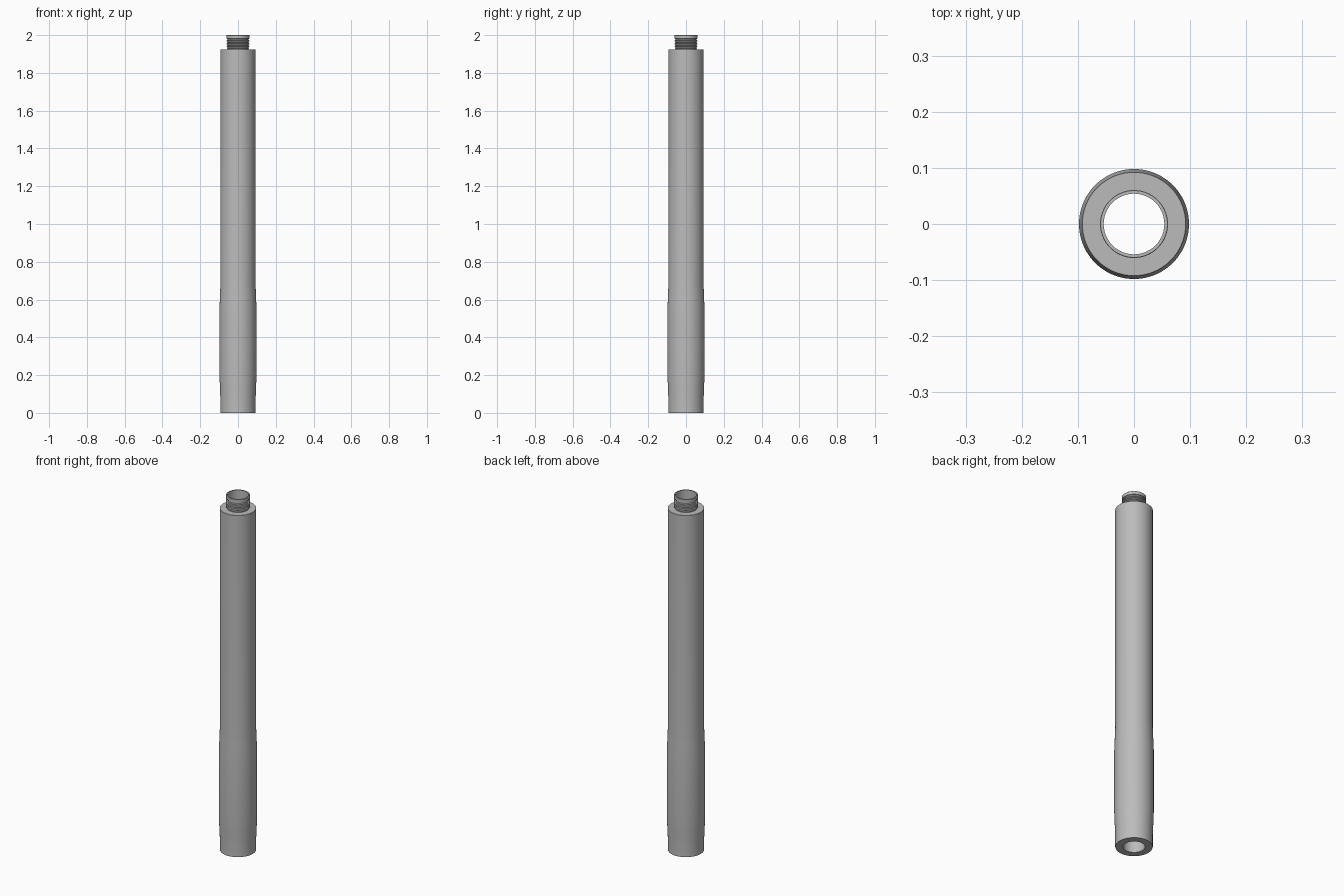
import bpy
import math

SEGMENTS = 96

cube = bpy.data.objects.get("Cube")
if cube:
    bpy.data.objects.remove(cube, do_unlink=True)

# Single metal colour
metal = bpy.data.materials.new("grey_metal")
metal.use_nodes = True
grey = (0.5, 0.5, 0.5, 1)
metal.diffuse_color = grey
metal.node_tree.nodes["Principled BSDF"].inputs["Base Color"].default_value = grey


def lathe(name, profile):
    """Revolve a closed (radius, height) outline around z."""
    count = len(profile)
    verts = []
    for s in range(SEGMENTS):
        a = math.tau * s / SEGMENTS
        verts += [(r * math.cos(a), r * math.sin(a), z) for r, z in profile]
    faces = []
    for s in range(SEGMENTS):
        here, there = s * count, (s + 1) % SEGMENTS * count
        for i in range(count):
            j = (i + 1) % count
            faces.append((here + i, there + i, there + j, here + j))
    mesh = bpy.data.meshes.new(name)
    mesh.from_pydata(verts, [], faces)
    mesh.materials.append(metal)
    obj = bpy.data.objects.new(name, mesh)
    bpy.context.collection.objects.link(obj)
    bpy.ops.object.select_all(action="DESELECT")
    obj.select_set(True)
    bpy.context.view_layer.objects.active = obj
    bpy.ops.object.shade_smooth_by_angle(angle=math.radians(25))
    return obj


BORE = 0.054
SHOULDER = 1.925

# Hollow barrel with a slightly swollen lower grip
body = [(BORE, 0), (0.092, 0), (0.093, 0.002), (0.093, 0.07),
        (0.0955, 0.13), (0.098, 0.2), (0.098, 0.55), (0.0955, 0.615),
        (0.093, 0.68), (0.093, SHOULDER - 0.001), (0.092, SHOULDER),
        (BORE, SHOULDER)]
lathe("barrel", body)

# Threaded neck: undercut, repeated ridges, then a plain end collar
ridges, pitch, start = 6, 0.008, 1.928
neck = [(BORE, SHOULDER), (0.0565, SHOULDER), (0.0565, start)]
for k in range(ridges):
    z = start + k * pitch
    neck += [(0.0565, z + 0.001), (0.0605, z + 0.0035),
             (0.0605, z + 0.0045), (0.0565, z + 0.007)]
neck += [(0.0565, 1.98), (0.0605, 1.982), (0.0605, 1.999),
         (0.0595, 2.0), (BORE, 2.0)]
lathe("threaded_neck", neck)
